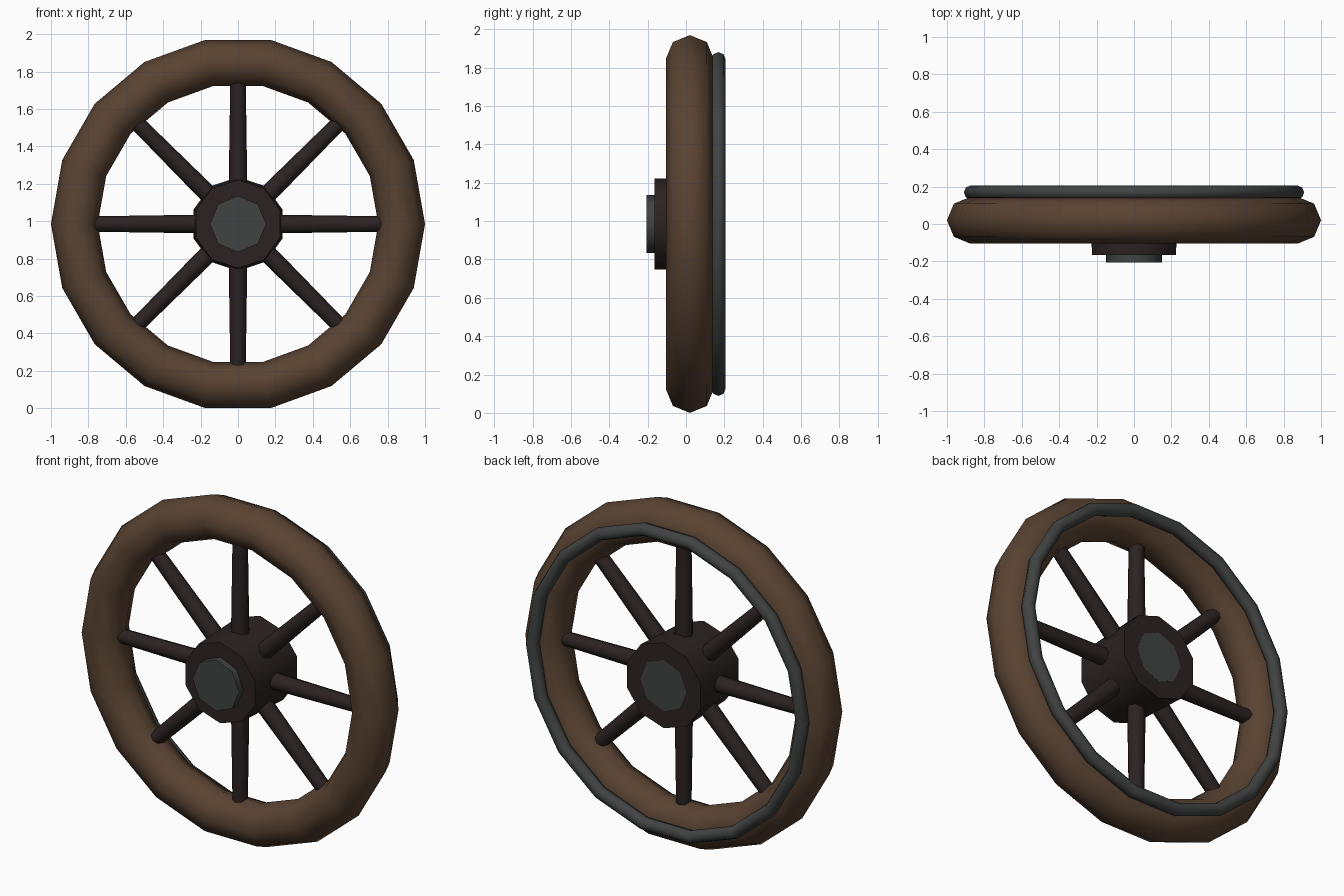
import bpy, math
from mathutils import Vector

if "Cube" in bpy.data.objects:
    bpy.data.objects.remove(bpy.data.objects["Cube"])

CZ = 0.985                      # wheel centre height
FACE = (math.pi / 2, 0, 0)      # turns local z towards the front (-y)


def material(name, rgb):
    m = bpy.data.materials.new(name)
    m.diffuse_color = (*rgb, 1)
    m.use_nodes = True
    m.node_tree.nodes["Principled BSDF"].inputs["Base Color"].default_value = m.diffuse_color
    return m


wood = material("brown wood", (0.100, 0.056, 0.032))
dark = material("dark wood", (0.025, 0.016, 0.016))
iron = material("grey iron", (0.052, 0.057, 0.055))


def finish(name, mat, angle):
    ob = bpy.context.object
    ob.name = name
    ob.data.materials.append(mat)
    bpy.ops.object.shade_smooth_by_angle(angle=math.radians(angle))
    return ob


def ring(name, major, minor, y, mat):
    bpy.ops.mesh.primitive_torus_add(major_segments=18, minor_segments=8,
                                     major_radius=major, minor_radius=minor,
                                     location=(0, y, CZ), rotation=FACE)
    return finish(name, mat, 60)


def drum(name, sides, r_back, r_front, y_front, y_back, mat):
    bpy.ops.mesh.primitive_cone_add(vertices=sides, radius1=r_back, radius2=r_front,
                                    depth=y_back - y_front,
                                    location=(0, (y_front + y_back) / 2, CZ),
                                    rotation=FACE)
    return finish(name, mat, 50)


# Rim and the iron hoop on its back
ring("rim", 0.875, 0.125, 0.02, wood)
ring("iron_hoop", 0.873, 0.037, 0.169, iron)

# Hub, slightly wider at the back, with the axle running through it
drum("hub", 10, 0.25, 0.236, -0.165, 0.205, dark)
drum("axle", 8, 0.15, 0.15, -0.205, 0.206, iron)

# Eight tapered spokes
for i in range(8):
    a = i * math.pi / 4
    d = Vector((math.cos(a), 0, math.sin(a)))
    bpy.ops.mesh.primitive_cone_add(vertices=8, radius1=0.05, radius2=0.041, depth=0.63,
                                    location=d * 0.485 + Vector((0, 0.02, CZ)),
                                    rotation=(0, math.pi / 2 - a, 0))
    finish(f"spoke_{i + 1}", dark, 50)
